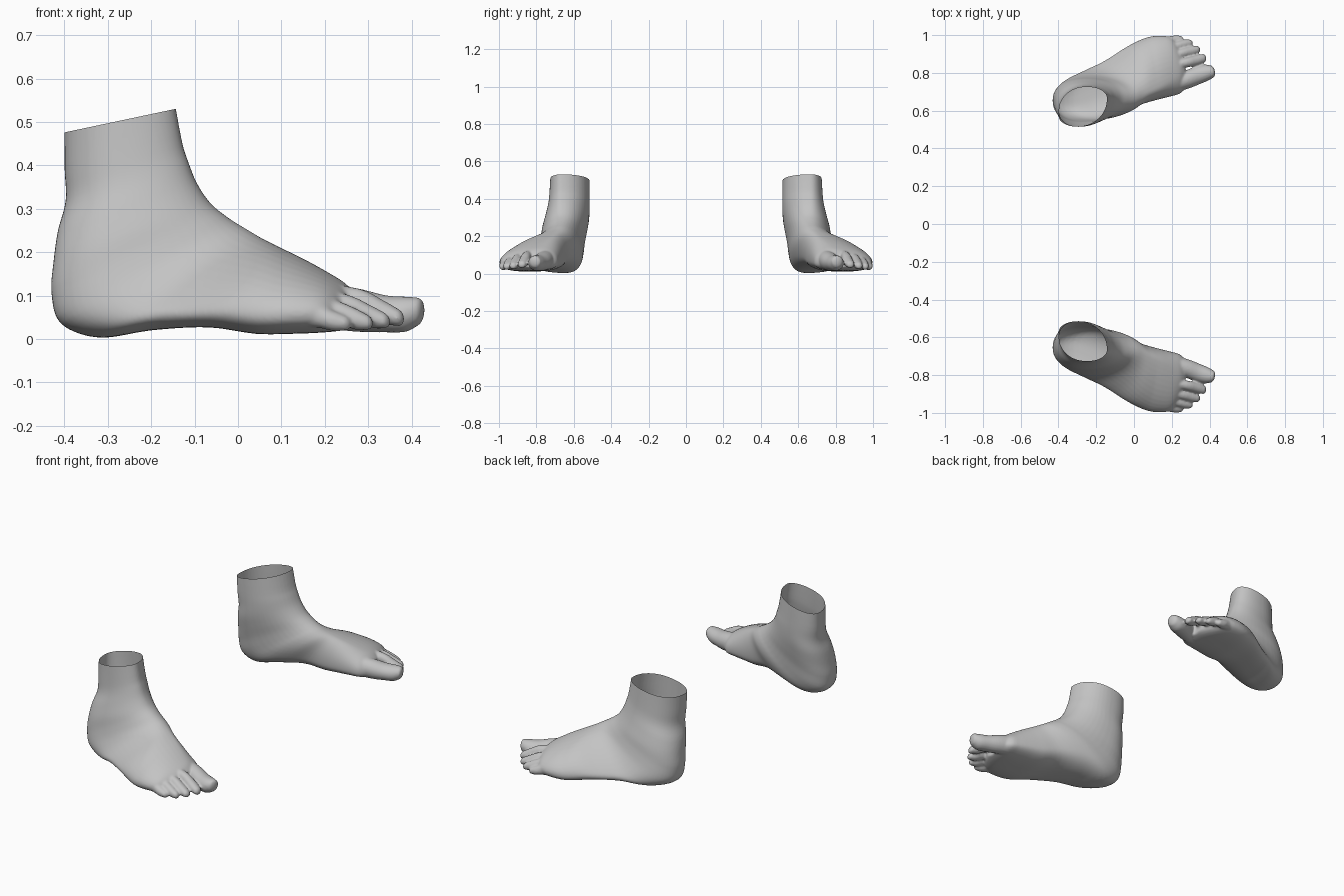
import bpy, bmesh, math
from mathutils import Vector

if "Cube" in bpy.data.objects:
    bpy.data.objects.remove(bpy.data.objects["Cube"])

skin = bpy.data.materials.new("plain grey")
skin.diffuse_color = (0.55, 0.55, 0.55, 1)
skin.use_nodes = True
skin.node_tree.nodes["Principled BSDF"].inputs["Base Color"].default_value = skin.diffuse_color

# Foot sections from above the ankle cut round the heel to the toe roots:
# instep x, z | heel or sole x, z | inner y, outer y | top y, bottom y | height of widest outer point
SECTIONS = [
    (-.155, .60, -.400, .545, .518, .722, .665, .575, .60),
    (-.130, .46, -.400, .400, .515, .730, .665, .585, .58),
    (-.115, .41, -.397, .320, .515, .737, .665, .600, .55),
    (-.095, .36, -.415, .250, .518, .752, .665, .630, .50),
    (-.065, .315, -.425, .180, .528, .768, .665, .650, .47),
    (-.030, .285, -.430, .105, .540, .778, .670, .655, .45),
    (.000, .265, -.408, .035, .547, .795, .675, .650, .40),
    (.022, .252, -.320, .003, .556, .825, .680, .645, .32),
    (.050, .235, -.200, .020, .580, .870, .690, .690, .28),
    (.085, .217, -.070, .027, .622, .940, .705, .790, .28),
    (.120, .200, .040, .012, .645, .985, .720, .830, .28),
    (.160, .180, .125, .012, .662, .997, .740, .840, .30),
    (.205, .155, .195, .015, .677, .985, .765, .830, .33),
    (.245, .130, .240, .020, .690, .930, .785, .800, .40),
    (.270, .105, .270, .030, .715, .870, .790, .795, .45),
]

# Toe paths: x, y, z, half width, half height
TOES = {
    "big": [(.18, .735, .080, .045, .055), (.28, .765, .066, .047, .050), (.34, .788, .058, .046, .043),
            (.385, .802, .057, .042, .041), (.413, .808, .063, .032, .033)],
    "second": [(.18, .835, .100, .024, .030), (.28, .855, .088, .025, .028), (.335, .868, .062, .026, .027),
               (.368, .878, .050, .022, .020)],
    "third": [(.16, .878, .085, .024, .030), (.25, .903, .075, .024, .028), (.305, .916, .052, .025, .026),
              (.335, .924, .043, .020, .019)],
    "fourth": [(.14, .918, .070, .023, .028), (.22, .940, .064, .023, .026), (.27, .953, .046, .023, .025),
               (.296, .959, .039, .018, .018)],
    "little": [(.11, .955, .055, .026, .028), (.18, .967, .054, .025, .028), (.22, .974, .042, .024, .024),
               (.245, .979, .037, .018, .018)],
}


def smooth_steps(rows, steps):
    """Catmull-Rom interpolation of rows of numbers."""
    out = []
    for i in range(len(rows) - 1):
        a, b, c, d = (rows[min(max(i + k, 0), len(rows) - 1)] for k in (-1, 0, 1, 2))
        for s in range(steps):
            t = s / steps
            out.append([q + .5 * t * (r - p + t * (2*p - 5*q + 4*r - u + t * (3*(q - r) + u - p)))
                        for p, q, r, u in zip(a, b, c, d)])
    return out + [list(rows[-1])]


def loft(bm, rings):
    """Skin closed rings and cap both ends."""
    loops = [[bm.verts.new(p) for p in ring] for ring in rings]
    n = len(loops[0])
    for a, b in zip(loops, loops[1:]):
        for i in range(n):
            bm.faces.new((a[i], a[(i + 1) % n], b[(i + 1) % n], b[i]))
    bm.faces.new(loops[0][::-1])
    bm.faces.new(loops[-1])


def section_ring(row, n=48):
    """Oval of four quarter curves: top, outer side, bottom, inner side."""
    tx, tz, bx, bz, inner, outer, ytop, ybot, hl = row
    ring = []
    front = min(max((tx + .03) / .15, 0), 1)
    for i in range(n):
        a = 2 * math.pi * i / n
        c, s = math.cos(a), math.sin(a)
        side, hs = (outer, hl) if c >= 0 else (inner, .38)
        mid = ytop if s >= 0 else ybot
        e = (2.1 - .4 * front if c >= 0 else 2.1) if s >= 0 else 2.2 + .5 * front
        u, v = abs(c) ** (2 / e), abs(s) ** (2 / e)
        h = hs + v * (1 - hs) if s >= 0 else hs * (1 - v)
        ring.append((bx + (tx - bx) * h, mid + (side - mid) * u, bz + (tz - bz) * h))
    return ring


def toe_rings(path, n=20):
    """Tapered tube with a rounded tip."""
    rows = smooth_steps(path, 5)
    d = (Vector(rows[-1][:3]) - Vector(rows[-3][:3])).normalized()
    x, y, z, w, h = rows[-1]
    for k in range(1, 5):
        f = math.sin(k * math.pi / 9)
        g = math.cos(k * math.pi / 9)
        rows.append([x + d.x * f * .016, y + d.y * f * .016, z + d.z * f * .016, w * g, h * g])
    return [[(x - .25 * w * math.cos(a), y + w * math.cos(a), z + h * math.sin(a))
             for a in (2 * math.pi * i / n for i in range(n))] for x, y, z, w, h in rows]


# Join foot body and toes into one continuous skin
bm = bmesh.new()
loft(bm, [section_ring(r) for r in smooth_steps(SECTIONS, 4)])
for path in TOES.values():
    loft(bm, toe_rings(path))
bmesh.ops.recalc_face_normals(bm, faces=bm.faces)
mesh = bpy.data.meshes.new("foot_base")
bm.to_mesh(mesh)
bm.free()
base = bpy.data.objects.new("foot_base", mesh)
bpy.context.collection.objects.link(base)
remesh = base.modifiers.new("skin", 'REMESH')
remesh.mode = 'VOXEL'
remesh.voxel_size = .006
soften = base.modifiers.new("soften", 'SMOOTH')
soften.factor = .5
soften.iterations = 4
evaluated = base.evaluated_get(bpy.context.evaluated_depsgraph_get())
bm = bmesh.new()
bm.from_mesh(bpy.data.meshes.new_from_object(evaluated))
bpy.data.objects.remove(base)

# Slanted open cut at the ankle
bmesh.ops.bisect_plane(bm, geom=bm.verts[:] + bm.edges[:] + bm.faces[:], plane_co=(-.40, 0, .476),
                       plane_no=(-.054, 0, .255), clear_outer=True)

# Left and right foot are mirror images
for name, side in (("left_foot", 1), ("right_foot", -1)):
    copy = bm.copy()
    if side < 0:
        bmesh.ops.scale(copy, vec=(1, -1, 1), verts=copy.verts)
        bmesh.ops.reverse_faces(copy, faces=copy.faces)
    for f in copy.faces:
        f.smooth = True
        f.material_index = 0
    me = bpy.data.meshes.new(name)
    copy.to_mesh(me)
    copy.free()
    me.materials.clear()
    me.materials.append(skin)
    bpy.context.collection.objects.link(bpy.data.objects.new(name, me))
bm.free()
